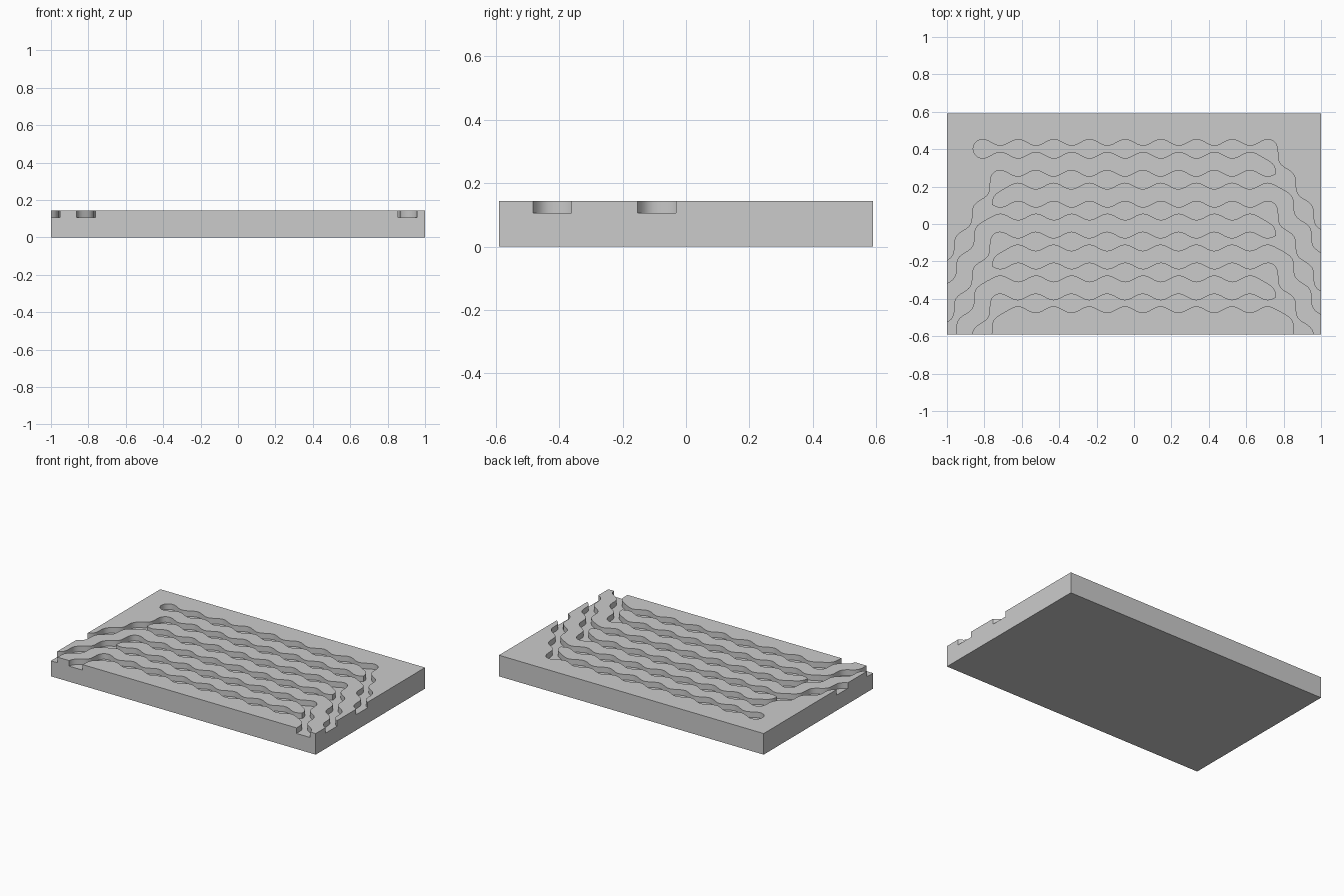
import bpy, bmesh
from math import cos, sin, pi, radians
from mathutils import Vector

LENGTH, DEPTH, HEIGHT = 2.0, 1.18, 0.144
FLOOR = 0.106            # height of the channel floors
PITCH = 0.1908           # distance between neighbouring bulges
ROW_STEP = PITCH * sin(pi / 3)
START_X, START_Y = -0.81, 0.402
BULGES, LEG = 8, 4       # bulge spacings along a row and along its outlet
STEPS = 12               # samples per bulge

if "Cube" in bpy.data.objects:
    bpy.data.objects.remove(bpy.data.objects["Cube"])

grey = bpy.data.materials.new("light grey")
grey.use_nodes = True
grey.diffuse_color = (0.6, 0.6, 0.6, 1)
grey.node_tree.nodes["Principled BSDF"].inputs["Base Color"].default_value = (0.6, 0.6, 0.6, 1)


def half_width(s):
    return 0.033 + 0.017 * cos(2 * pi * s)


def arc(centre, first, last, count):
    """Points around a bulge between two angles in degrees, ends left out."""
    angles = [radians(first + (last - first) * i / count) for i in range(1, count)]
    return [centre + half_width(0) * Vector((cos(a), sin(a))) for a in angles]


def edge(origin, angle, first, last, side):
    """Wavy edge of a straight run, sampled from one step to another."""
    along = Vector((cos(angle), sin(angle)))
    across = Vector((-along.y, along.x)) * side
    return [origin + along * PITCH * i / STEPS + across * half_width(i / STEPS)
            for i in range(first, last + 1)]


def channel_outline(y):
    """A row with a round start, a bend, and a slanted outlet."""
    start = Vector((START_X, y))
    bend = start + Vector((PITCH * BULGES, 0))
    row, leg, gap = BULGES * STEPS, LEG * STEPS, STEPS // 4
    outer = (edge(start, 0, 0, row, 1) + arc(bend, 90, 30, 6)
             + edge(bend, -pi / 3, 0, leg, 1))
    inner = edge(start, 0, 0, row - gap, -1) + edge(bend, -pi / 3, gap, leg, -1)
    return arc(start, 270, 90, 14) + outer + inner[::-1]


def new_object(name, bm):
    bmesh.ops.recalc_face_normals(bm, faces=bm.faces)
    mesh = bpy.data.meshes.new(name)
    bm.to_mesh(mesh)
    bm.free()
    mesh.materials.append(grey)
    obj = bpy.data.objects.new(name, mesh)
    bpy.context.collection.objects.link(obj)
    return obj


# Solid plate
bm = bmesh.new()
bmesh.ops.create_cube(bm, size=1)
bmesh.ops.scale(bm, vec=(LENGTH, DEPTH, HEIGHT), verts=bm.verts)
bmesh.ops.translate(bm, vec=(0, 0, HEIGHT / 2), verts=bm.verts)
plate = new_object("channel_plate", bm)
bpy.context.view_layer.objects.active = plate
plate.select_set(True)

# Six beaded channels, with outlets on alternating sides
for k in range(6):
    flip = -1 if k % 2 else 1
    bm = bmesh.new()
    base = bm.faces.new([bm.verts.new((p.x * flip, p.y, FLOOR))
                         for p in channel_outline(START_Y - k * ROW_STEP)])
    top = bmesh.ops.extrude_face_region(bm, geom=[base], use_keep_orig=True)["geom"]
    bmesh.ops.translate(bm, vec=(0, 0, HEIGHT),
                        verts=[v for v in top if isinstance(v, bmesh.types.BMVert)])
    cutter = new_object("channel_cutter", bm)
    cutter.hide_render = True
    cut = plate.modifiers.new("channel", "BOOLEAN")
    cut.operation, cut.solver, cut.object = "DIFFERENCE", "EXACT", cutter
    bpy.ops.object.modifier_apply(modifier=cut.name)
    bpy.data.objects.remove(cutter)

bpy.ops.object.shade_smooth_by_angle(angle=radians(35))
